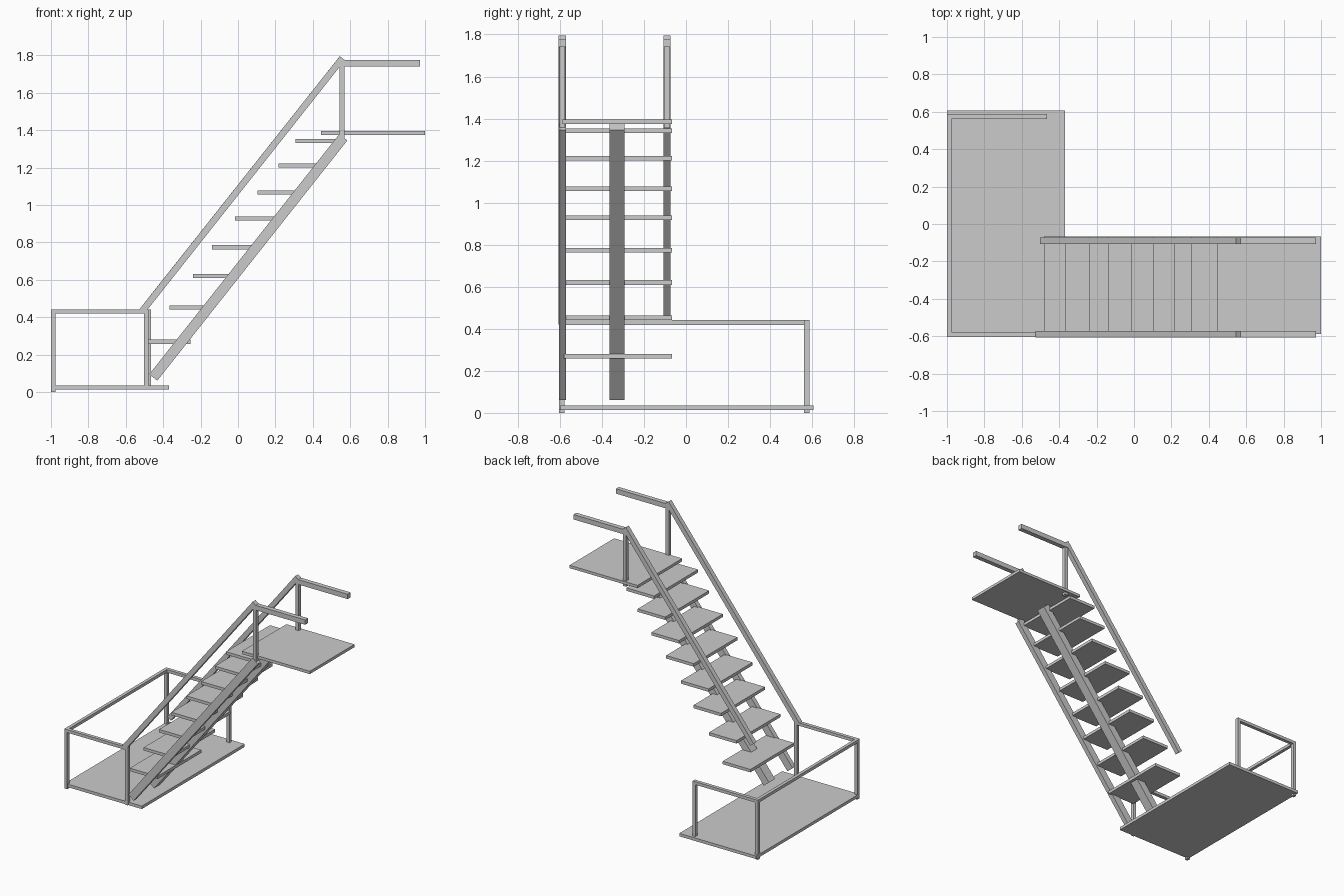
import bpy, math
from mathutils import Matrix, Vector

if "Cube" in bpy.data.objects:
    bpy.data.objects.remove(bpy.data.objects["Cube"])


def box(name, x, y, z):
    """Axis-aligned box from (min, max) ranges."""
    bpy.ops.mesh.primitive_cube_add(size=1)
    o = bpy.context.object
    o.name = name
    size = [r[1] - r[0] for r in (x, y, z)]
    mid = Vector([(r[0] + r[1]) / 2 for r in (x, y, z)])
    o.data.transform(Matrix.Translation(mid) @ Matrix.Diagonal((*size, 1)))
    return o


def sloped_bar(name, a, b, y, depth):
    """Bar running between two (x, z) points, spanning a y range."""
    dx, dz = b[0] - a[0], b[1] - a[1]
    length = math.hypot(dx, dz)
    o = box(name, (-length / 2, length / 2), (y[0], y[1]), (-depth / 2, depth / 2))
    o.rotation_euler.y = -math.atan2(dz, dx)
    o.location = ((a[0] + b[0]) / 2, 0, (a[1] + b[1]) / 2)
    return o


# Platforms
box("lower_platform", (-1, -0.37), (-0.597, 0.607), (0.013, 0.035))
box("upper_landing", (0.443, 1), (-0.588, -0.066), (1.375, 1.396))

# Treads: front edge x, top z
treads = [(-0.48, 0.28), (-0.367, 0.463), (-0.24, 0.631), (-0.138, 0.785),
          (-0.016, 0.939), (0.105, 1.078), (0.217, 1.222), (0.308, 1.353)]
for i, (x, z) in enumerate(treads):
    box(f"tread_{i + 1}", (x, x + 0.226), (-0.58, -0.067), (z - 0.022, z))

# Stringers under the treads
for name, y in (("front", (-0.605, -0.57)), ("middle", (-0.364, -0.293))):
    sloped_bar(f"{name}_stringer", (-0.453, 0.078), (0.563, 1.362), y, 0.055)

# Sloping handrails, upper posts and level rails on both sides
for name, y, start in (("front", (-0.606, -0.572), (-0.513, 0.432)),
                       ("back", (-0.108, -0.073), (-0.489, 0.463))):
    sloped_bar(f"{name}_handrail", start, (0.558, 1.785), y, 0.035)
    box(f"{name}_upper_post", (0.544, 0.57), (y[0] + 0.004, y[1] - 0.004), (1.355, 1.77))
    box(f"{name}_upper_rail", (0.545, 0.974), y, (1.74, 1.776))

# Lower guard posts
box("corner_post_front", (-1, -0.976), (-0.604, -0.578), (0, 0.44))
box("corner_post_back", (-1, -0.976), (0.562, 0.588), (0, 0.44))
box("stair_post", (-0.503, -0.479), (-0.604, -0.578), (0.013, 0.44))
box("end_post", (-0.489, -0.465), (0.562, 0.588), (0.03, 0.44))

# Lower guard rails
box("guard_rail_front", (-1, -0.48), (-0.604, -0.578), (0.419, 0.441))
box("guard_rail_side", (-1, -0.976), (-0.604, 0.588), (0.419, 0.441))
box("guard_rail_back", (-1, -0.465), (0.562, 0.588), (0.419, 0.441))
